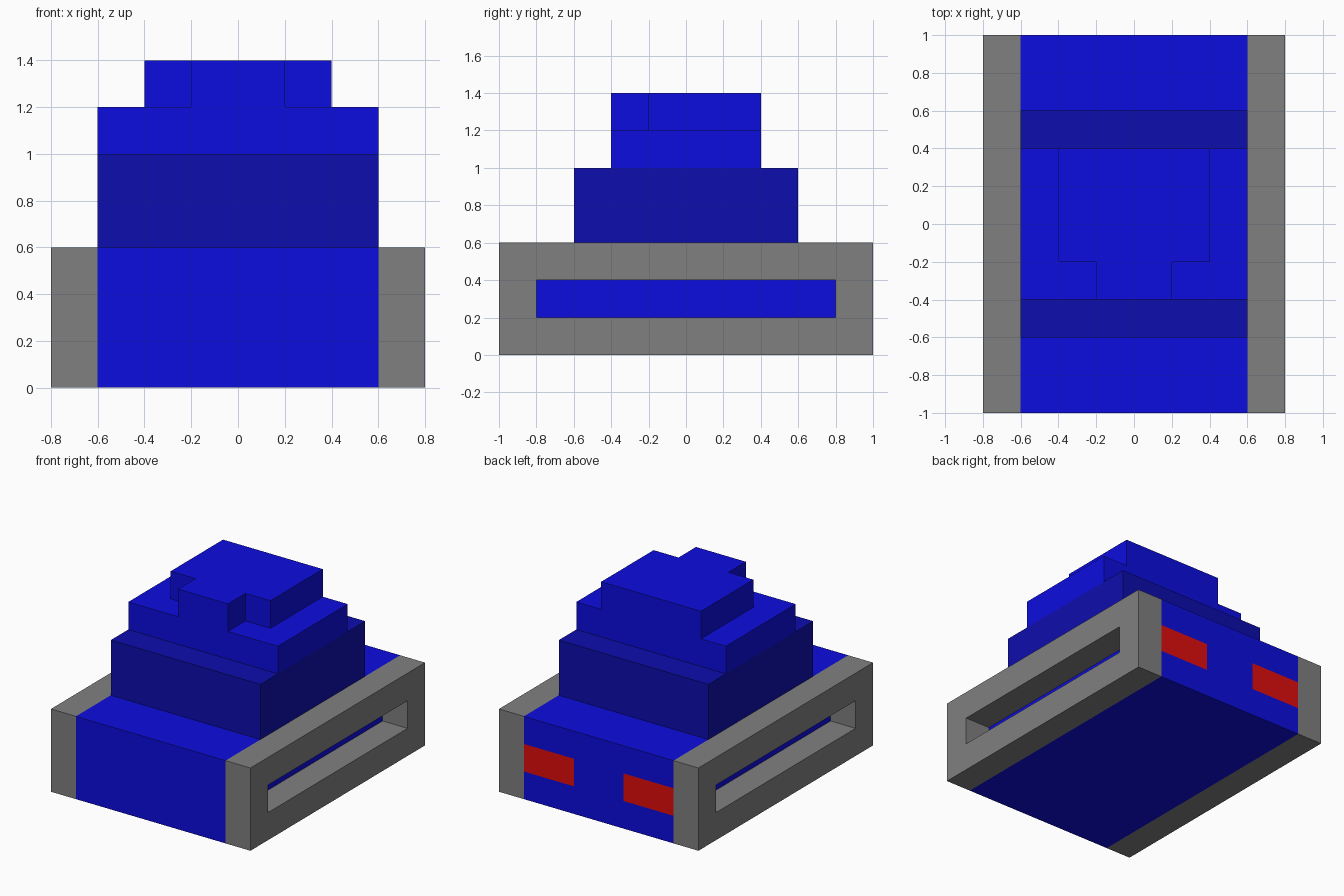
import bpy
import bmesh
from mathutils import Vector

default = bpy.data.objects.get("Cube")
if default:
    bpy.data.objects.remove(default, do_unlink=True)


def material(name, color):
    mat = bpy.data.materials.new(name)
    mat.use_nodes = True
    rgba = (*color, 1)
    mat.diffuse_color = rgba
    mat.node_tree.nodes["Principled BSDF"].inputs["Base Color"].default_value = rgba
    return mat


BLUE = material("blue", (0.004, 0.004, 0.74))
DARK_BLUE = material("dark blue", (0.004, 0.004, 0.42))
GRAY = material("gray", (0.216, 0.216, 0.216))
RED = material("red", (0.74, 0.004, 0.004))


def finish(name, bm, *mats):
    bmesh.ops.recalc_face_normals(bm, faces=bm.faces[:])
    mesh = bpy.data.meshes.new(name)
    bm.to_mesh(mesh)
    bm.free()
    for mat in mats:
        mesh.materials.append(mat)
    obj = bpy.data.objects.new(name, mesh)
    bpy.context.collection.objects.link(obj)
    return obj


def prism(name, outline, z0, z1, mat):
    """Extrude an xy outline from z0 up to z1."""
    bm = bmesh.new()
    face = bm.faces.new([bm.verts.new((x, y, z0)) for x, y in outline])
    ext = bmesh.ops.extrude_face_region(bm, geom=[face])["geom"]
    verts = [g for g in ext if isinstance(g, bmesh.types.BMVert)]
    bmesh.ops.translate(bm, verts=verts, vec=(0, 0, z1 - z0))
    if len([f for f in bm.faces if abs(f.normal.z) > 0.9]) < 2:
        bm.faces.new([v for v in bm.verts if v.co.z == z0])
    return finish(name, bm, mat)


def rect(a, b):
    return [(-a, -b), (a, -b), (a, b), (-a, b)]


# Hull, cut along the lamp borders so the rear lamps are flush faces
bm = bmesh.new()
bmesh.ops.create_cube(bm, size=1)
bmesh.ops.scale(bm, vec=(1.2, 2, 0.6), verts=bm.verts)
bmesh.ops.translate(bm, vec=(0, 0, 0.3), verts=bm.verts)
for co, no in (((0, 0, 0.2), (0, 0, 1)), ((0, 0, 0.4), (0, 0, 1)),
               ((-0.2, 0, 0), (1, 0, 0)), ((0.2, 0, 0), (1, 0, 0))):
    bmesh.ops.bisect_plane(bm, geom=bm.verts[:] + bm.edges[:] + bm.faces[:],
                           plane_co=co, plane_no=no)
for f in bm.faces:
    c = f.calc_center_median()
    if c.y > 0.99 and abs(c.x) > 0.2 and 0.2 < c.z < 0.4:
        f.material_index = 1
finish("hull", bm, BLUE, RED)

# Slotted track frames on both sides
for side, sign in (("left", 1), ("right", -1)):
    bm = bmesh.new()
    outer, inner = ([bm.verts.new((sign * 0.6, y, 0.3 + z)) for y, z in rect(a, b)]
                    for a, b in ((1, 0.3), (0.8, 0.1)))
    ring = [bm.faces.new((outer[i], outer[(i + 1) % 4], inner[(i + 1) % 4], inner[i]))
            for i in range(4)]
    ext = bmesh.ops.extrude_face_region(bm, geom=ring)["geom"]
    verts = [g for g in ext if isinstance(g, bmesh.types.BMVert)]
    bmesh.ops.translate(bm, verts=verts, vec=Vector((sign * 0.2, 0, 0)))
    finish(side + "_track_frame", bm, GRAY)

# Stepped superstructure
prism("lower_turret", rect(0.6, 0.6), 0.6, 1.0, DARK_BLUE)
prism("upper_turret", rect(0.6, 0.4), 1.0, 1.2, BLUE)

# Top cap with a narrower front
half = [(0.2, -0.4), (0.2, -0.2), (0.4, -0.2), (0.4, 0.4)]
prism("turret_cap", half + [(-x, y) for x, y in reversed(half)], 1.2, 1.4, BLUE)
